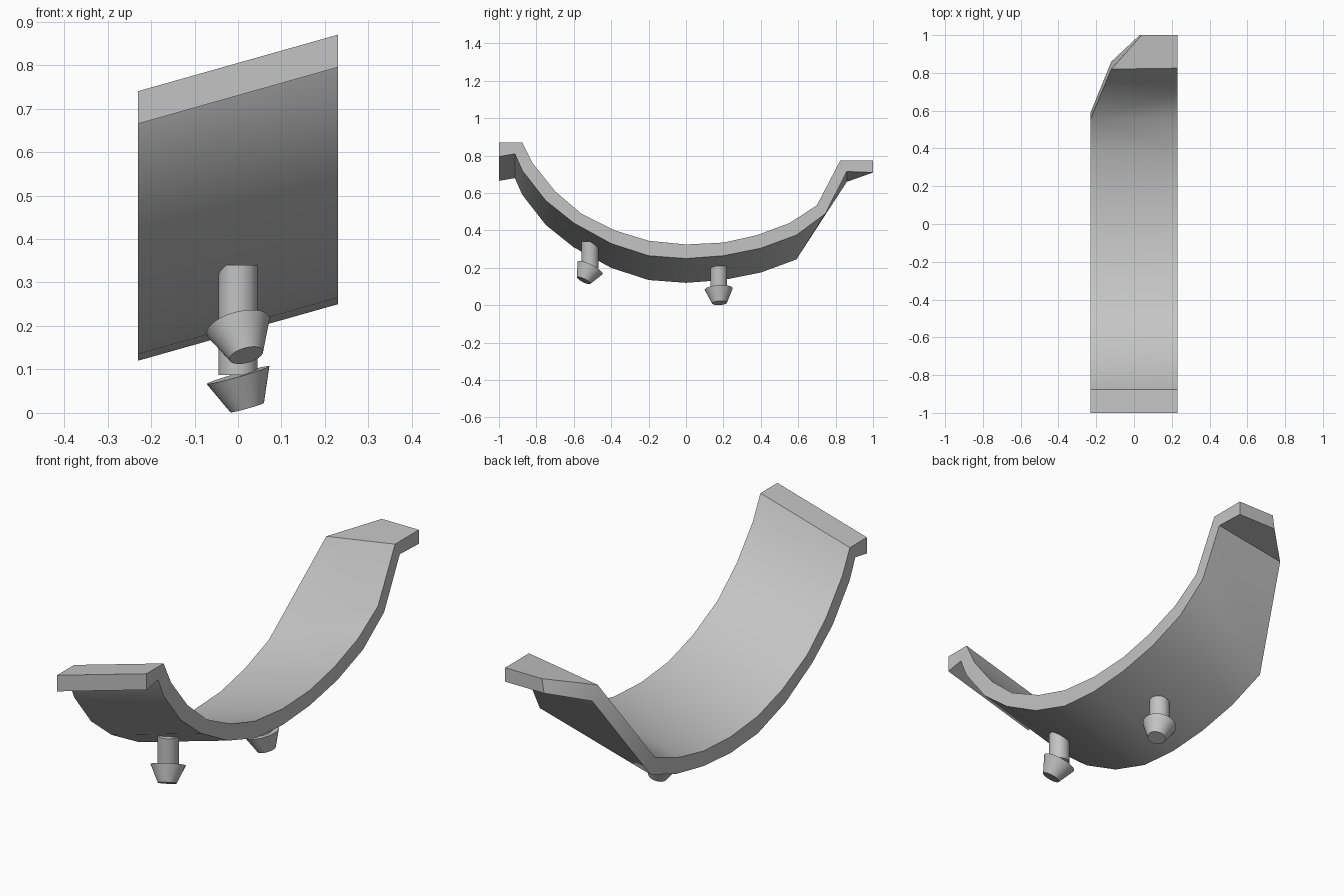
import bpy, bmesh, math
from mathutils import Vector

if "Cube" in bpy.data.objects:
    bpy.data.objects.remove(bpy.data.objects["Cube"])

grey = bpy.data.materials.new("plain grey")
grey.use_nodes = True
COLOUR = (0.55, 0.55, 0.55, 1)
grey.diffuse_color = COLOUR
grey.node_tree.nodes["Principled BSDF"].inputs["Base Color"].default_value = COLOUR

HALF = 0.23    # half width of the strap
DROP = 0.13    # the strap slopes down towards -x by this much


def finish(bm, name, angle):
    bmesh.ops.remove_doubles(bm, verts=bm.verts, dist=0.0005)
    bmesh.ops.recalc_face_normals(bm, faces=bm.faces)
    mesh = bpy.data.meshes.new(name)
    bm.to_mesh(mesh)
    bm.free()
    mesh.materials.append(grey)
    obj = bpy.data.objects.new(name, mesh)
    bpy.context.collection.objects.link(obj)
    bpy.ops.object.select_all(action='DESELECT')
    obj.select_set(True)
    bpy.context.view_layer.objects.active = obj
    bpy.ops.object.shade_smooth_by_angle(angle=math.radians(angle))
    return obj


# Curved strap: upper and lower profile (y, z) along the +x edge
upper = [(-1, .87), (-.875, .87), (-.82, .76), (-.7, .61), (-.56, .49),
         (-.38, .40), (-.2, .345), (0, .325), (.2, .335), (.38, .375),
         (.555, .44), (.7, .535), (.825, .775), (1, .775)]
lower = [(-1, .795), (-.915, .81), (-.875, .72), (-.75, .56), (-.6, .44),
         (-.4, .33), (-.2, .265), (0, .25), (.2, .265), (.4, .305),
         (.59, .375), (.745, .49), (.86, .715), (1, .71)]
# Clipped corner of the back end on the -x edge
upper_clip = [(-.12, .82, .72), (.04, 1, .775)]
lower_clip = [(-.12, .86, .66), (.03, 1, .71)]


def far_edge(profile, clip):
    edge = [(-HALF, y, z - DROP) for y, z in profile[:-3]]
    return edge + [edge[-1]] + clip


def near_edge(profile):
    return [(HALF, y, z) for y, z in profile]


bm = bmesh.new()
rails = [near_edge(upper), far_edge(upper, upper_clip),
         far_edge(lower, lower_clip), near_edge(lower)]
rings = [[bm.verts.new(p) for p in section] for section in zip(*rails)]
for a, b in zip(rings, rings[1:]):
    for i in range(4):
        j = (i + 1) % 4
        bm.faces.new((a[i], a[j], b[j], b[i]))
bm.faces.new(rings[0])
bm.faces.new(rings[-1])
finish(bm, "curved_strap", 35)


# Pegs: upright shaft with a tapered head tilted square to the strap
def peg(name, y, top, head, slope):
    bm = bmesh.new()
    shaft = bmesh.ops.create_cone(bm, cap_ends=True, segments=32, radius1=.045,
                                  radius2=.045, depth=top - head)
    bmesh.ops.translate(bm, verts=shaft["verts"], vec=(0, y, (top + head) / 2))
    finish(bm, name + "_shaft", 40)

    axis = Vector((DROP / (2 * HALF), slope, -1)).normalized()
    bm = bmesh.new()
    bmesh.ops.create_cone(bm, cap_ends=True, segments=32, radius1=.075,
                          radius2=.04, depth=.078)
    bmesh.ops.translate(bm, verts=bm.verts, vec=(0, 0, .039))
    turn = Vector((0, 0, 1)).rotation_difference(axis)
    for v in bm.verts:
        v.co = turn @ v.co + Vector((0, y, head))
    finish(bm, name + "_head", 40)


peg("front_peg", -.513, .34, .2, -.5)
peg("back_peg", .175, .215, .087, .06)
